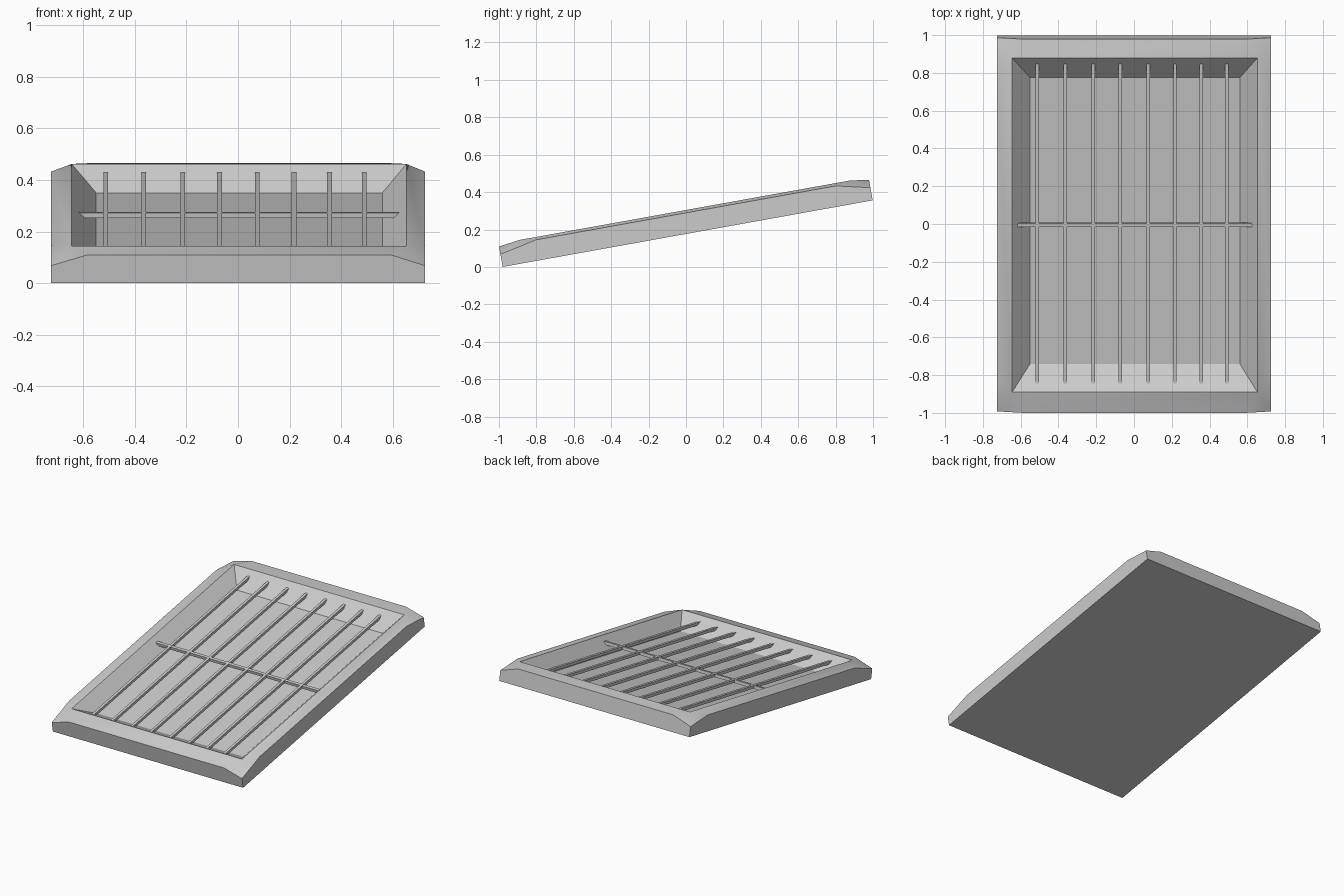
import bpy, bmesh, math

if "Cube" in bpy.data.objects:
    bpy.data.objects.remove(bpy.data.objects["Cube"])

TILT = math.radians(10.2)
ORIGIN = (0, -0.98, 0)          # lower front edge of the slab
HALF_W, LENGTH = 0.725, 2.01


def add_object(name, bm):
    bmesh.ops.recalc_face_normals(bm, faces=bm.faces)
    mesh = bpy.data.meshes.new(name)
    bm.to_mesh(mesh)
    bm.free()
    obj = bpy.data.objects.new(name, mesh)
    bpy.context.collection.objects.link(obj)
    obj.location = ORIGIN
    obj.rotation_euler.x = TILT
    return obj


def ring(bm, x0, x1, y0, y1, z):
    return [bm.verts.new((x, y, z)) for x, y in ((x0, y0), (x1, y0), (x1, y1), (x0, y1))]


def bar(name, low, high):
    # low and high: (x0, x1, y0, y1, z) of the lower and upper face
    bm = bmesh.new()
    a, b = ring(bm, *low), ring(bm, *high)
    bm.faces.new(a)
    bm.faces.new(b)
    for i in range(4):
        j = (i + 1) % 4
        bm.faces.new((a[i], a[j], b[j], b[i]))
    return add_object(name, bm)


# Tray: slab with lowered corners, sloping rim and tapered recess
bm = bmesh.new()
base = ring(bm, -HALF_W, HALF_W, 0, LENGTH, 0)
corner = ring(bm, -HALF_W, HALF_W, 0, LENGTH, 0.069)
lip = ring(bm, -0.645, 0.653, 0.114, 1.911, 0.126)
floor = ring(bm, -0.55, 0.56, 0.25, 1.789, 0.034)
side_points = [((-0.585, 0), (0.595, 0)),
               ((HALF_W, 0.203), (HALF_W, 1.828)),
               ((0.595, LENGTH), (-0.585, LENGTH)),
               ((-HALF_W, 1.828), (-HALF_W, 0.203))]
bm.faces.new(base)
bm.faces.new(floor)
for i, (p, q) in enumerate(side_points):
    j = (i + 1) % 4
    a, b = bm.verts.new((*p, 0.111)), bm.verts.new((*q, 0.111))
    bm.faces.new((base[i], base[j], corner[j], b, a, corner[i]))
    bm.faces.new((corner[i], a, lip[i]))
    bm.faces.new((a, b, lip[j], lip[i]))
    bm.faces.new((b, corner[j], lip[j]))
    bm.faces.new((lip[i], lip[j], floor[j], floor[i]))
tray = add_object("tray", bm)
bpy.context.view_layer.objects.active = tray
tray.select_set(True)
bpy.ops.object.shade_smooth_by_angle(angle=math.radians(30))

# Long bars running up the slope, ending in the recess walls
for n, x in enumerate((-0.513, -0.365, -0.215, -0.072, 0.075, 0.217, 0.355, 0.49)):
    bar(f"long_bar_{n + 1}",
        (x - 0.009, x + 0.009, 0.185, 1.855, 0.080),
        (x - 0.009, x + 0.009, 0.155, 1.880, 0.099))

# Cross bar over the middle
bar("cross_bar", (-0.60, 0.61, 0.997, 1.017, 0.078), (-0.62, 0.63, 0.997, 1.017, 0.098))
